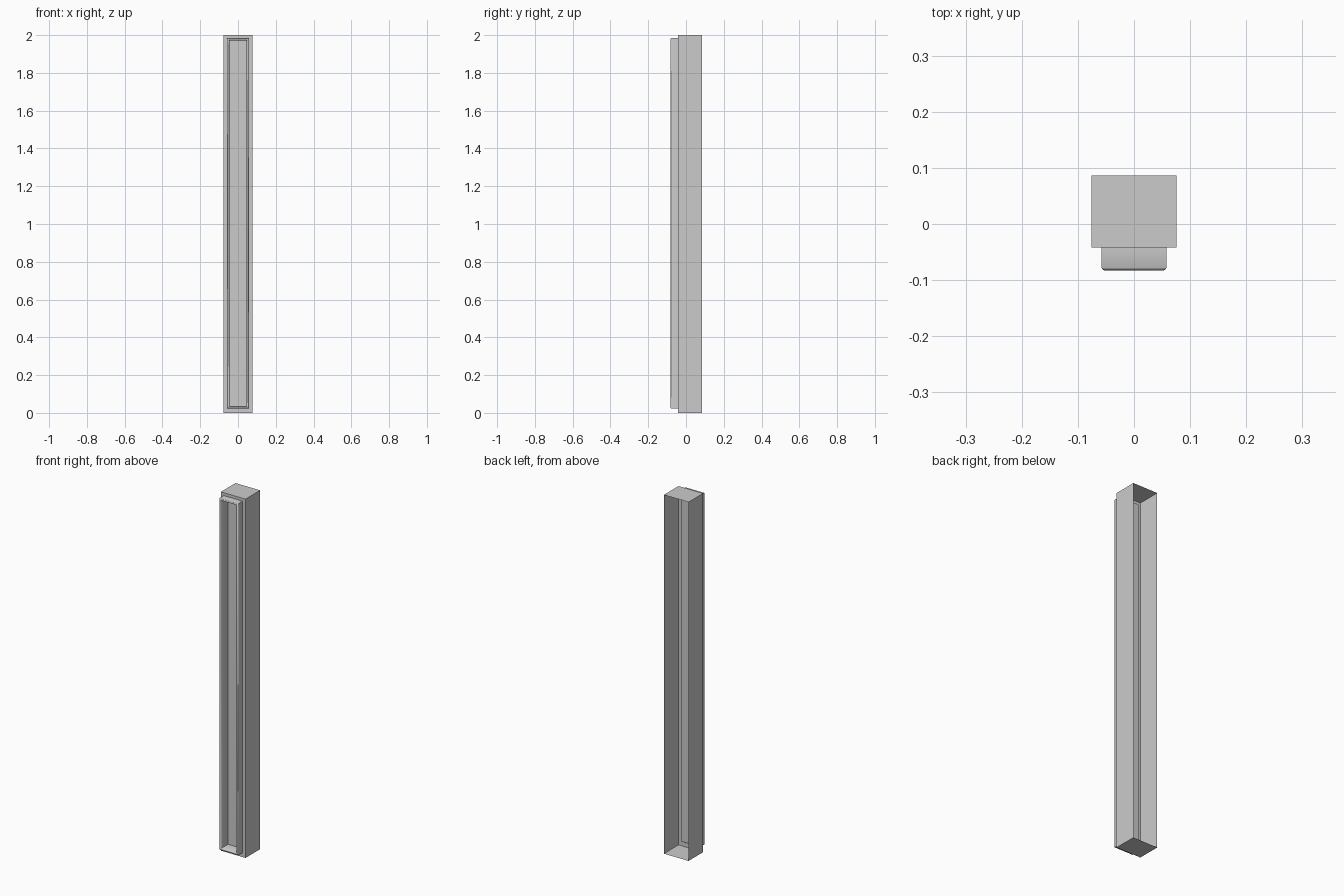
import bpy

if "Cube" in bpy.data.objects:
    bpy.data.objects.remove(bpy.data.objects["Cube"])

HW, FRONT, BACK, TOP = 0.076, -0.042, 0.086, 2.0


def ring(half_w, y, z0, z1):
    return [(-half_w, y, z0), (half_w, y, z0), (half_w, y, z1), (-half_w, y, z1)]


def loft(name, rings, cap_last=False, smooth=False):
    """Bridge successive rectangular rings into a single-skin surface."""
    verts = [v for r in rings for v in r]
    faces = []
    for i in range(len(rings) - 1):
        for k in range(4):
            a, b = 4 * i + k, 4 * i + (k + 1) % 4
            faces.append((a, b, b + 4, a + 4))
    if cap_last:
        n = len(verts)
        faces.append((n - 4, n - 3, n - 2, n - 1))
    mesh = bpy.data.meshes.new(name)
    mesh.from_pydata(verts, [], faces)
    obj = bpy.data.objects.new(name, mesh)
    bpy.context.collection.objects.link(obj)
    if smooth:
        bpy.context.view_layer.objects.active = obj
        obj.select_set(True)
        bpy.ops.object.shade_smooth_by_angle(angle=0.9)
        obj.select_set(False)
    return obj


# Post shell, open at the back, with a front flange around the moulding
loft("post_shell", [
    ring(HW, BACK, 0, TOP),
    ring(HW, FRONT, 0, TOP),
    ring(0.058, FRONT, 0.024, 1.984),
])

# Raised moulding: (inset from outer edge, depth), ending in the recessed panel
profile = [(0, FRONT), (0, -0.078), (0.002, -0.081), (0.006, -0.083),
           (0.009, -0.082), (0.012, -0.077), (0.012, -0.022)]
loft("front_moulding",
     [ring(0.058 - d, y, 0.024 + d, 1.984 - d) for d, y in profile],
     smooth=True)

# Flat panel at the bottom of the recess
d, y = profile[-1]
loft("recessed_panel", [ring(0.058 - d, y, 0.024 + d, 1.984 - d)], cap_last=True)
